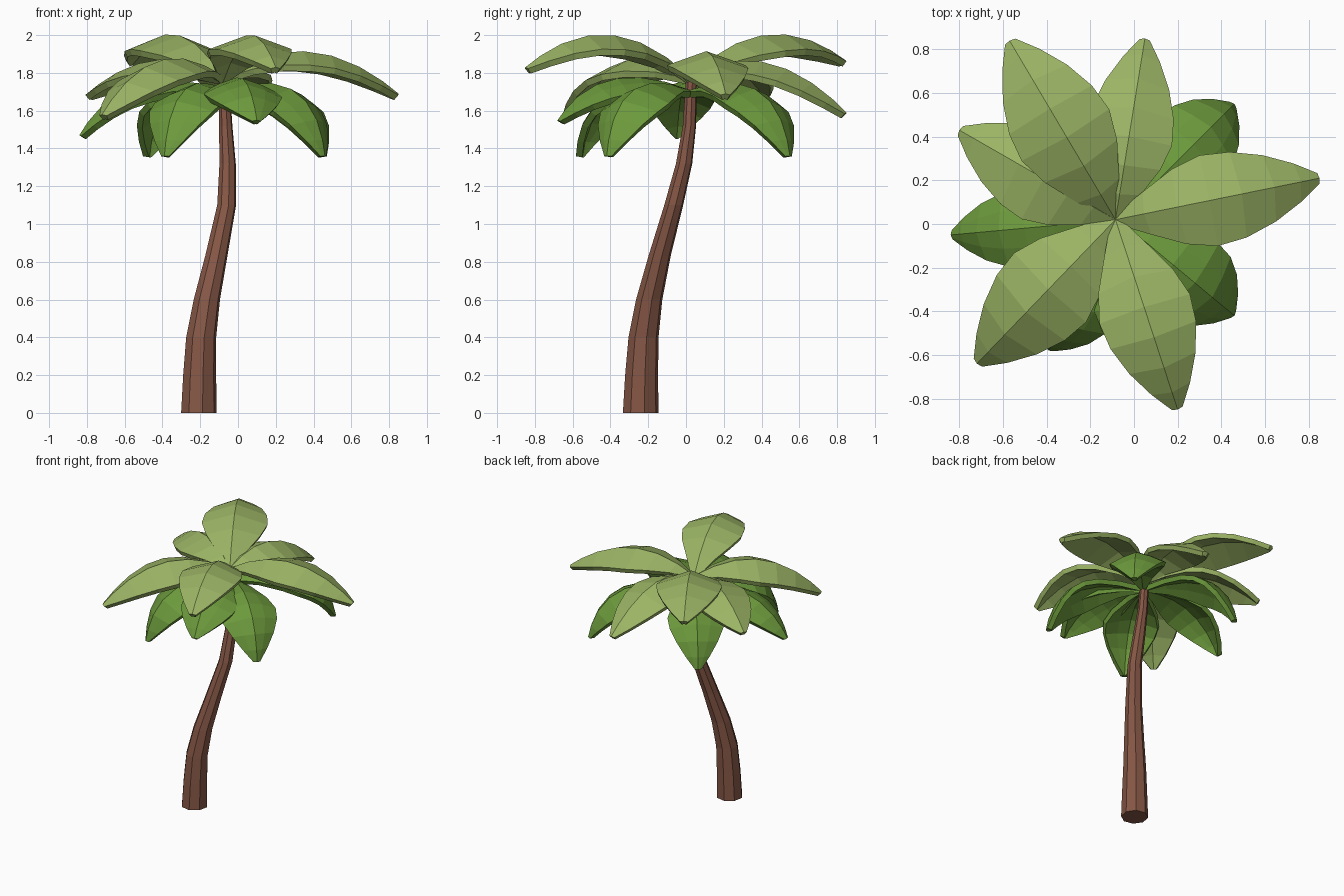
import bpy, bmesh, math
from mathutils import Vector

cube = bpy.data.objects.get("Cube")
if cube:
    bpy.data.objects.remove(cube, do_unlink=True)


def material(name, rgb):
    mat = bpy.data.materials.new(name)
    mat.use_nodes = True
    mat.diffuse_color = (*rgb, 1)
    mat.node_tree.nodes["Principled BSDF"].inputs["Base Color"].default_value = (*rgb, 1)
    return mat


bark = material("brown bark", (0.235, 0.095, 0.06))
light_green = material("light leaf green", (0.33, 0.46, 0.13))
deep_green = material("deep leaf green", (0.15, 0.32, 0.045))


def finish(bm, name, mat):
    mesh = bpy.data.meshes.new(name)
    bm.to_mesh(mesh)
    bm.free()
    mesh.materials.append(mat)
    obj = bpy.data.objects.new(name, mesh)
    bpy.context.collection.objects.link(obj)
    return obj


# Trunk: eight-sided rings (x, y, z, radius) along a gentle S bend
rings = [(-.207, -.24, 0, .096), (-.203, -.235, .2, .089), (-.195, -.225, .4, .081),
         (-.165, -.195, .6, .071), (-.115, -.14, .83, .06), (-.06, -.065, 1.1, .051),
         (-.055, -.01, 1.32, .044), (-.065, .018, 1.52, .036), (-.075, .028, 1.76, .03)]


def build_trunk():
    bm = bmesh.new()
    loops = []
    for x, y, z, r in rings:
        angles = [math.tau * i / 8 + 0.2 for i in range(8)]
        loops.append([bm.verts.new((x + r * math.cos(a), y + r * math.sin(a), z)) for a in angles])
    for low, high in zip(loops, loops[1:]):
        for i in range(8):
            j = (i + 1) % 8
            bm.faces.new((low[i], low[j], high[j], high[i]))
    bm.faces.new(loops[0][::-1])
    bm.faces.new(loops[-1])
    finish(bm, "trunk", bark)


# Half width of a leaf blade along its length
profile = [(0, .025), (.14, .1), (.3, .175), (.46, .212), (.62, .2), (.78, .155), (.91, .09), (1, .025)]


def build_leaf(name, mat, root, tip, reach, lift, width, droop, columns):
    """Blade along a quadratic arc: reach and lift place the middle control point."""
    root, tip = Vector(root), Vector(tip)
    control = root.lerp(tip, reach)
    control.z = lift
    side = Vector((0, 0, 1)).cross(tip - root).normalized()
    bm = bmesh.new()
    rows = []
    for t, half in profile:
        center = root * (1 - t) ** 2 + control * 2 * t * (1 - t) + tip * t * t
        tangent = ((control - root) * (1 - t) + (tip - control) * t).normalized()
        normal = tangent.cross(side)
        row = []
        for k in range(columns):
            s = 2 * k / (columns - 1) - 1
            fall = abs(s) ** 1.3 * droop * half * width
            row.append(bm.verts.new(center + side * s * half * width - normal * fall))
        rows.append(row)
    for a, b in zip(rows, rows[1:]):
        for k in range(columns - 1):
            bm.faces.new((a[k], b[k], b[k + 1], a[k + 1]))
    leaf = finish(bm, name, mat)
    # thicken downward, whichever way the blade's faces point
    if leaf.data.polygons[0].normal.z < 0:
        leaf.data.flip_normals()
    solid = leaf.modifiers.new("thickness", "SOLIDIFY")
    solid.thickness = 0.035
    solid.offset = -1


build_trunk()

# Upper crown: tip, reach, lift, width
upper = [((.85, .21, 1.69), .5, 2.09, 1.0),
         ((.2, -.85, 1.83), .5, 2.2, 1.03),
         ((-.72, -.64, 1.58), .55, 2.05, 1.08),
         ((-.8, .43, 1.69), .5, 2.0, 1.0),
         ((-.57, .84, 1.87), .5, 2.18, 1.1),
         ((.05, .85, 1.59), .5, 2.02, .95)]
for i, (tip, reach, lift, width) in enumerate(upper):
    build_leaf(f"upper_leaf_{i + 1}", light_green, (-.085, .02, 1.78), tip, reach, lift, width, .35, 3)

# Lower crown: shorter, drooping leaves
lower = [((.46, .55, 1.36), .88, 1.87, .95),
         ((.46, -.42, 1.36), .9, 1.87, .98),
         ((-.39, -.58, 1.36), .88, 1.87, .95),
         ((-.84, -.05, 1.47), .7, 1.88, .85),
         ((-.49, .55, 1.36), .88, 1.87, .95),
         ((.1, -.68, 1.55), .68, 1.9, .98)]
for i, (tip, reach, lift, width) in enumerate(lower):
    build_leaf(f"lower_leaf_{i + 1}", deep_green, (-.07, .02, 1.71), tip, reach, lift, width, .4, 5)
